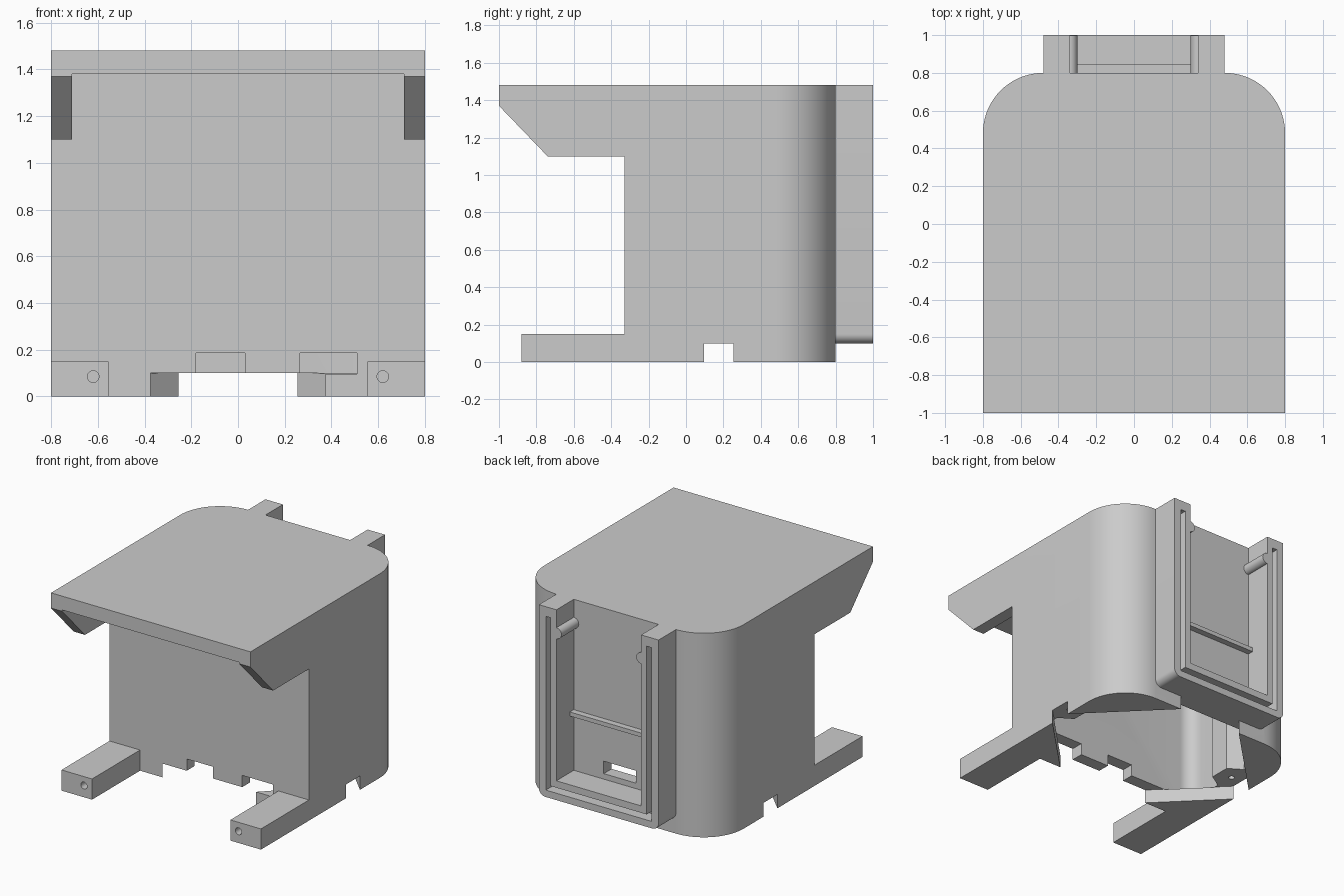
import bpy, bmesh
from math import sin, cos, radians

old = bpy.data.objects.get("Cube")
if old:
    bpy.data.objects.remove(old, do_unlink=True)

grey = bpy.data.materials.new("plain grey")
grey.use_nodes = True
grey.diffuse_color = (0.6, 0.6, 0.6, 1)
grey.node_tree.nodes["Principled BSDF"].inputs["Base Color"].default_value = (0.6, 0.6, 0.6, 1)


def prism(name, pts, axis, lo, hi):
    """Extrude a closed 2D profile along an axis."""
    place = {"x": lambda a, b, t: (t, a, b),
             "y": lambda a, b, t: (a, t, b),
             "z": lambda a, b, t: (a, b, t)}[axis]
    bm = bmesh.new()
    low = [bm.verts.new(place(a, b, lo)) for a, b in pts]
    high = [bm.verts.new(place(a, b, hi)) for a, b in pts]
    bm.faces.new(low)
    bm.faces.new(high)
    n = len(pts)
    for i in range(n):
        j = (i + 1) % n
        bm.faces.new((low[i], low[j], high[j], high[i]))
    bmesh.ops.recalc_face_normals(bm, faces=bm.faces)
    mesh = bpy.data.meshes.new(name)
    bm.to_mesh(mesh)
    bm.free()
    mesh.materials.append(grey)
    ob = bpy.data.objects.new(name, mesh)
    bpy.context.collection.objects.link(ob)
    return ob


def box(name, x0, x1, y0, y1, z0, z1):
    return prism(name, [(x0, y0), (x1, y0), (x1, y1), (x0, y1)], "z", z0, z1)


def arc(cx, cy, r, start, end, n=20):
    return [(cx + r * cos(radians(start + (end - start) * i / n)),
             cy + r * sin(radians(start + (end - start) * i / n))) for i in range(n + 1)]


def symmetric(half):
    """Complete a profile that runs up the +x side."""
    return half + [(-x, y) for x, y in reversed(half)]


def combine(target, tool, operation="DIFFERENCE"):
    mod = target.modifiers.new("cut", "BOOLEAN")
    mod.operation = operation
    mod.solver = "EXACT"
    mod.object = tool
    bpy.context.view_layer.update()
    bpy.context.view_layer.objects.active = target
    with bpy.context.temp_override(object=target, active_object=target):
        bpy.ops.object.modifier_apply(modifier=mod.name)
    bpy.data.objects.remove(tool, do_unlink=True)


def smooth(ob):
    bpy.ops.object.select_all(action="DESELECT")
    ob.select_set(True)
    bpy.context.view_layer.objects.active = ob
    bpy.ops.object.shade_smooth_by_angle(angle=radians(30))


# Housing: side profile with canopy and feet, rounded at the back
housing = prism("housing", [(-1, 1.48), (0.8, 1.48), (0.8, 0), (-0.88, 0), (-0.88, 0.15),
                            (-0.33, 0.15), (-0.33, 1.1), (-0.74, 1.1), (-1, 1.37)],
                "x", -0.8, 0.8)
plan = symmetric([(0.8, -1.2)] + arc(0.48, 0.48, 0.32, 0, 90))
combine(housing, prism("plan", plan, "z", -0.2, 1.7), "INTERSECT")

# Gaps between the canopy brackets and between the feet
combine(housing, box("canopy_gap", -0.71, 0.71, -1.2, -0.33, 0.6, 1.38))
combine(housing, box("feet_gap", -0.555, 0.555, -1.2, -0.33, -0.1, 0.6))

# Rear frame block with rounded lower corners
frame = symmetric(arc(0.43, 0.15, 0.05, -90, 0, 8) + [(0.48, 1.48)])
combine(housing, prism("rear_frame", frame, "y", 0.76, 1), "UNION")
combine(housing, box("frame_opening", -0.34, 0.34, 0.8, 1.1, 0.24, 1.6))

# U-shaped groove in the frame face
groove = symmetric([(0.425, 0.15), (0.425, 1.41), (0.385, 1.41), (0.385, 0.19)])
combine(housing, prism("frame_groove", groove, "y", 0.9, 1.1))

# Hollow inside
cavity = symmetric(arc(0.61, -0.14, 0.1, -90, 0, 10) + arc(0.48, 0.48, 0.23, 0, 90))
combine(housing, prism("cavity", cavity, "z", 0.098, 1.38))

# Screw bosses on the side walls
for s in (-1, 1):
    pts = [(s * 0.75, 0.03), (s * 0.72, 0.03), (s * 0.61, 0.1), (s * 0.61, 0.25),
           (s * 0.72, 0.32), (s * 0.75, 0.32)]
    combine(housing, prism("boss", pts, "z", 0.1, 1.42), "UNION")

# Diamond opening in the floor
diamond = [(0.88, 0.175), (0, 1.055), (-0.88, 0.175), (0, -0.705)]
combine(housing, prism("floor_opening", diamond, "z", -0.1, 0.1))

# Cable notches in the front wall and slot in the back wall
combine(housing, box("notch", -0.18, 0.03, -0.4, -0.2, 0.05, 0.185))
combine(housing, box("notch", 0.265, 0.51, -0.4, -0.2, 0.095, 0.185))
combine(housing, box("slot", -0.16, 0.1, 0.6, 0.9, 0.28, 0.37))

# Screw holes in the bosses and the feet
for s in (-1, 1):
    combine(housing, prism("boss_hole", arc(s * 0.715, 0.175, 0.02, 0, 345, 23), "z", 0.05, 0.4))
    combine(housing, prism("foot_hole", arc(s * 0.62, 0.085, 0.025, 0, 345, 23), "y", -1, -0.6))

# Merge flat regions
bm = bmesh.new()
bm.from_mesh(housing.data)
bmesh.ops.remove_doubles(bm, verts=bm.verts, dist=0.0001)
bmesh.ops.dissolve_limit(bm, angle_limit=radians(0.3), verts=bm.verts, edges=bm.edges)
bm.to_mesh(housing.data)
bm.free()
smooth(housing)

# Latch pins and cross bar in the rear frame
for s, side in ((-1, "right"), (1, "left")):
    smooth(prism(side + "_latch_pin", arc(s * 0.34, 1.31, 0.04, 0, 345, 23), "y", 0.79, 0.999))
box("cross_bar", -0.345, 0.345, 0.79, 0.845, 0.65, 0.68)
